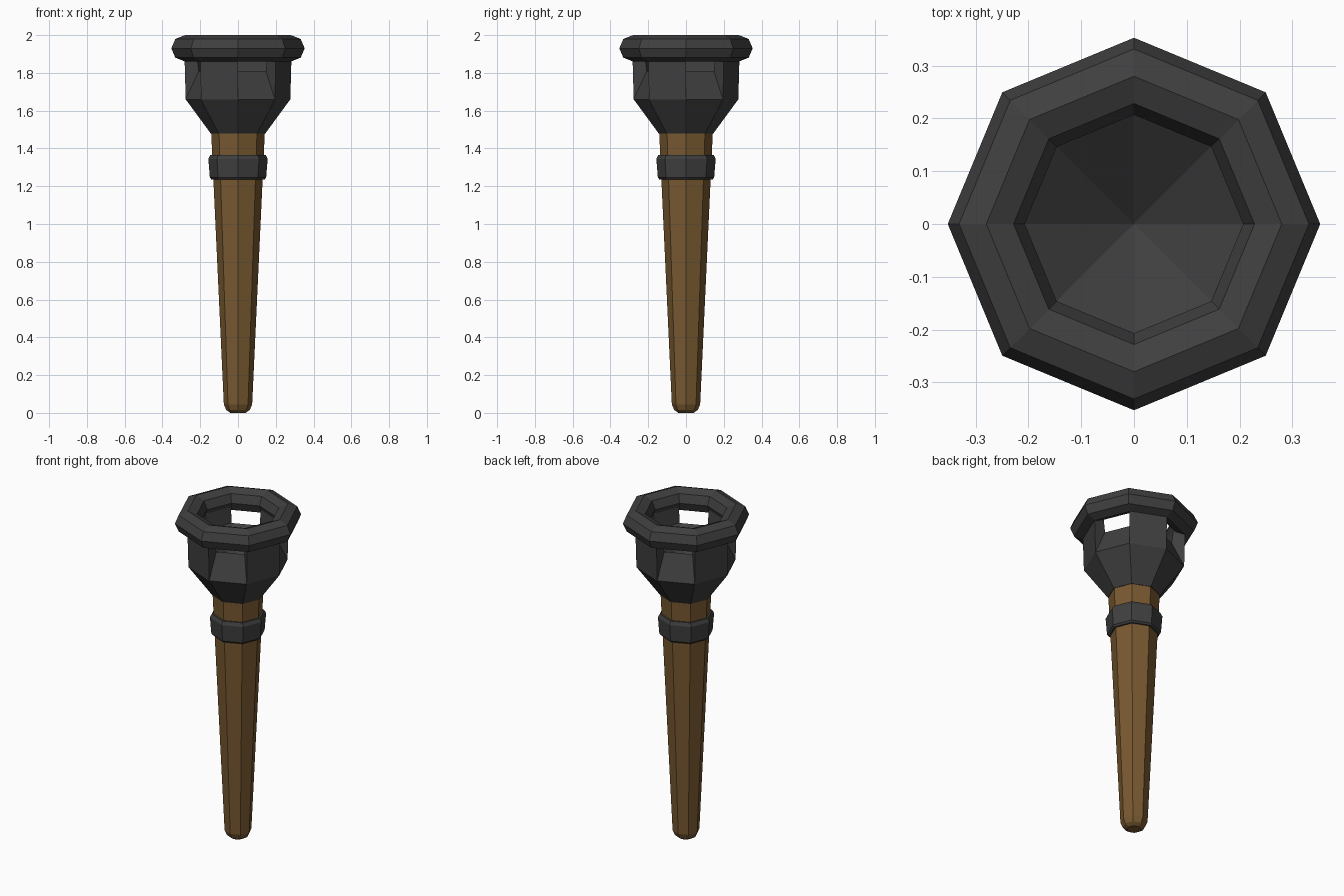
import bpy, bmesh
from math import cos, sin, pi

if "Cube" in bpy.data.objects:
    bpy.data.objects.remove(bpy.data.objects["Cube"])

SIDES = 8


def material(name, colour):
    m = bpy.data.materials.new(name)
    m.diffuse_color = (*colour, 1)
    m.use_nodes = True
    m.node_tree.nodes["Principled BSDF"].inputs["Base Color"].default_value = m.diffuse_color
    return m


wood = material("wood", (0.19, 0.10, 0.03))
iron = material("iron", (0.05, 0.05, 0.05))


def ring(bm, r, z):
    return [bm.verts.new((r * cos(2 * pi * i / SIDES), r * sin(2 * pi * i / SIDES), z))
            for i in range(SIDES)]


def finish(bm, name, mat):
    bmesh.ops.recalc_face_normals(bm, faces=bm.faces)
    mesh = bpy.data.meshes.new(name)
    bm.to_mesh(mesh)
    bm.free()
    mesh.materials.append(mat)
    ob = bpy.data.objects.new(name, mesh)
    bpy.context.collection.objects.link(ob)
    return ob


def lathe(name, profile, mat, closed=False):
    """Octagonal turning of (radius, z) points; capped, or looped into a ring."""
    bm = bmesh.new()
    rings = [ring(bm, r, z) for r, z in profile]
    pairs = list(zip(rings, rings[1:]))
    if closed:
        pairs.append((rings[-1], rings[0]))
    else:
        bm.faces.new(rings[0])
        bm.faces.new(rings[-1])
    for a, b in pairs:
        for i in range(SIDES):
            j = (i + 1) % SIDES
            bm.faces.new((a[i], a[j], b[j], b[i]))
    return finish(bm, name, mat)


# Tapered wooden handle with a rounded foot
lathe("handle", [(0.04, 0.0), (0.062, 0.015), (0.075, 0.045), (0.142, 1.485)], wood)

# Metal band around the handle
lathe("collar", [(0.14, 1.235), (0.149, 1.245), (0.157, 1.345), (0.147, 1.365)], iron)

# Ring-shaped rim
lathe("rim", [(0.28 + 0.073 * cos(k * pi / 4), 1.93 + 0.07 * sin(k * pi / 4))
              for k in range(8)], iron, closed=True)

# Cup: flared base, thick posts on every second side, sloped sills under the openings
bm = bmesh.new()
base = ring(bm, 0.145, 1.48)
outer_low, outer_top = ring(bm, 0.277, 1.66), ring(bm, 0.283, 1.88)
inner_low, inner_top = ring(bm, 0.208, 1.81), ring(bm, 0.22, 1.91)
bowl = bm.verts.new((0, 0, 1.66))
bm.faces.new(base)
for i in range(SIDES):
    j = (i + 1) % SIDES
    bm.faces.new((base[i], base[j], outer_low[j], outer_low[i]))
    bm.faces.new((inner_low[i], inner_low[j], bowl))
    bm.faces.new((outer_low[i], outer_top[i], inner_top[i], inner_low[i]))
    if i % 2 == 0:
        bm.faces.new((outer_low[i], outer_low[j], inner_low[j], inner_low[i]))
    else:
        for a, b in ((outer_low, outer_top), (outer_top, inner_top), (inner_top, inner_low)):
            bm.faces.new((a[i], a[j], b[j], b[i]))
finish(bm, "cup", iron)
